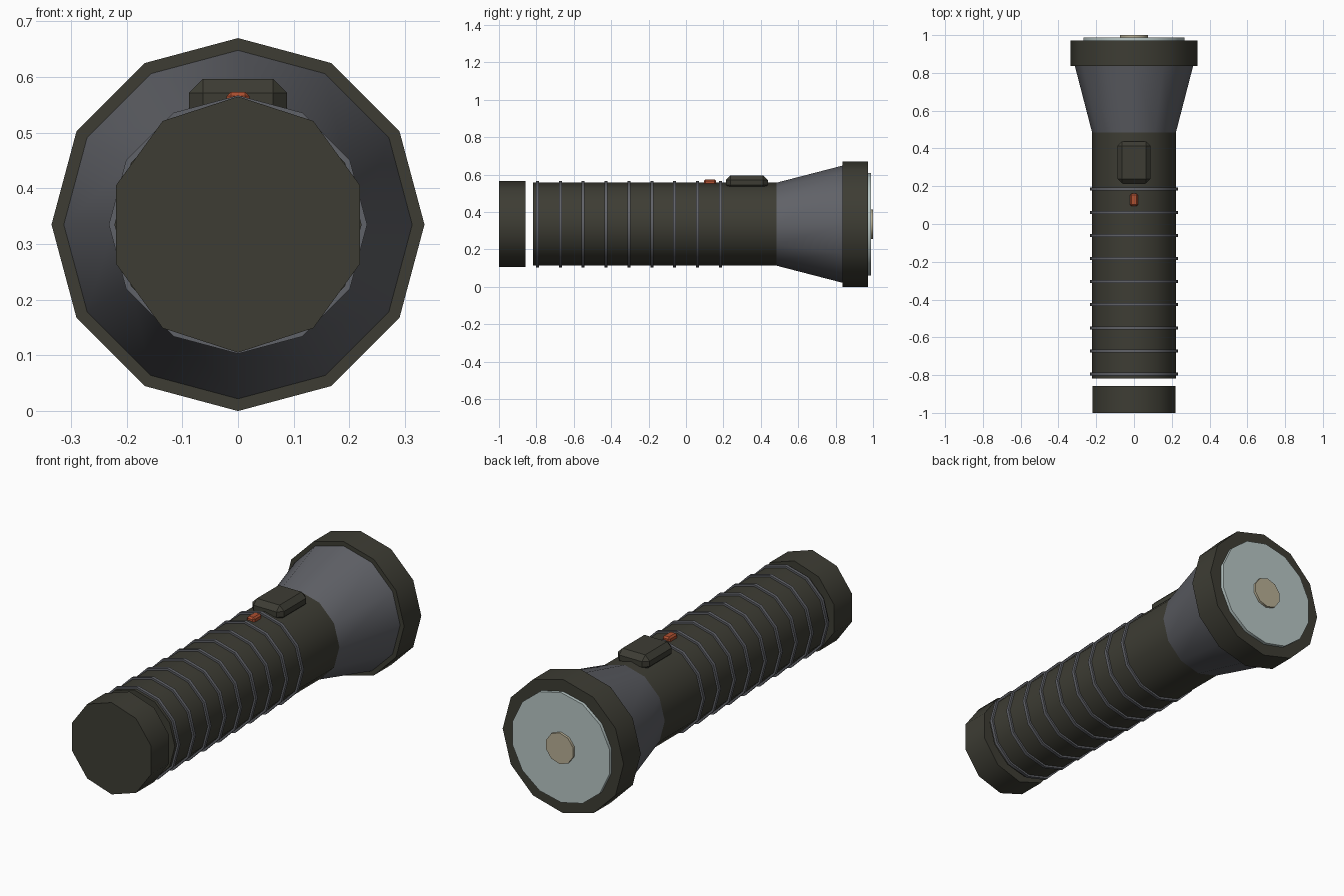
import bpy
import math

if "Cube" in bpy.data.objects:
    bpy.data.objects.remove(bpy.data.objects["Cube"], do_unlink=True)

AXIS_Z = 0.335


def material(name, colour):
    mat = bpy.data.materials.new(name)
    mat.use_nodes = True
    mat.diffuse_color = (*colour, 1)
    for node in mat.node_tree.nodes:
        if node.type == "BSDF_PRINCIPLED":
            node.inputs["Base Color"].default_value = (*colour, 1)
    return mat


olive = material("dark olive", (0.047, 0.046, 0.034))
grey = material("slate grey", (0.118, 0.122, 0.138))
glass = material("pale glass", (0.48, 0.57, 0.56))
cream = material("cream bulb", (0.48, 0.43, 0.30))
orange = material("orange light", (0.42, 0.08, 0.03))


def finish(name, mat):
    obj = bpy.context.object
    obj.name = name
    obj.data.name = name
    obj.data.materials.append(mat)
    return obj


def barrel(name, mat, y0, y1, r0, r1=None, sides=12):
    """Round part along the y axis, from y0 to y1."""
    bpy.ops.mesh.primitive_cone_add(
        vertices=sides, radius1=r0, radius2=r0 if r1 is None else r1,
        depth=y1 - y0, location=(0, (y0 + y1) / 2, AXIS_Z),
        rotation=(-math.pi / 2, 0, 0))
    bpy.ops.object.shade_smooth_by_angle(angle=math.radians(40))
    return finish(name, mat)


def bevelled_box(name, mat, centre, size, width):
    bpy.ops.mesh.primitive_cube_add(size=1, location=centre)
    obj = finish(name, mat)
    obj.scale = size
    bpy.ops.object.transform_apply(location=False, rotation=False, scale=True)
    bevel = obj.modifiers.new("Bevel", "BEVEL")
    bevel.width = width
    bevel.segments = 1
    return obj


# Tail cap and main tube
barrel("tail_cap", olive, -1.0, -0.857, 0.23, sides=10)
barrel("body", olive, -0.817, 0.487, 0.222)

# Grip rings
for i in range(9):
    y = -0.794 + i * 0.1223
    barrel(f"grip_ring_{i + 1}", grey, y - 0.008, y + 0.008, 0.232)

# Flared head, bezel, lens and bulb
barrel("head", grey, 0.485, 0.84, 0.222, 0.314)
barrel("bezel", olive, 0.836, 0.972, 0.335)
barrel("lens", glass, 0.95, 0.988, 0.275, sides=14)
barrel("bulb", cream, 0.97, 1.0, 0.078, sides=10)

# Switch and indicator on top
bevelled_box("switch", olive, (0, 0.326, 0.558), (0.176, 0.224, 0.077), 0.025)
bevelled_box("indicator_light", orange, (0, 0.128, 0.558),
             (0.042, 0.066, 0.031), 0.008)
